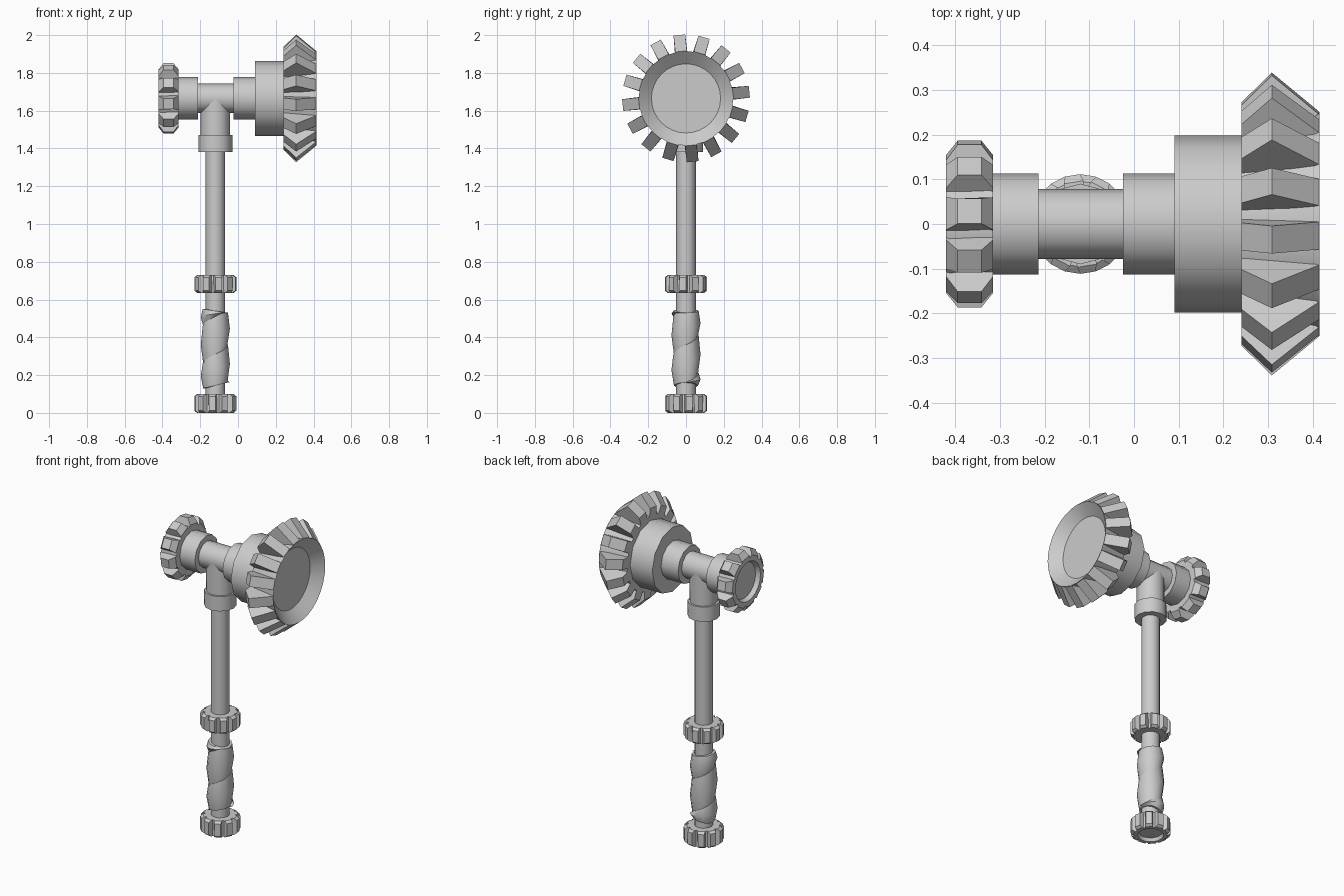
import bpy, bmesh, math
from mathutils import Vector

cube = bpy.data.objects.get("Cube")
if cube:
    bpy.data.objects.remove(cube, do_unlink=True)

CX, CZ = -0.12, 1.665      # handle axis (x) and head axis (z)

metal = bpy.data.materials.new("plain_grey")
metal.use_nodes = True
grey = (0.6, 0.6, 0.6, 1)
metal.diffuse_color = grey
metal.node_tree.nodes["Principled BSDF"].inputs["Base Color"].default_value = grey


def place(axis, h, r, a, side=0.0):
    """Point at height h along the axis, radius r, angle a, shifted sideways."""
    u = r * math.cos(a) - side * math.sin(a)
    v = r * math.sin(a) + side * math.cos(a)
    return Vector((h, u, CZ + v)) if axis == "x" else Vector((CX + u, v, h))


def finish(name, bm, smooth=True):
    bmesh.ops.recalc_face_normals(bm, faces=bm.faces)
    mesh = bpy.data.meshes.new(name)
    bm.to_mesh(mesh)
    bm.free()
    mesh.materials.append(metal)
    ob = bpy.data.objects.new(name, mesh)
    bpy.context.collection.objects.link(ob)
    if smooth:
        bpy.ops.object.select_all(action="DESELECT")
        ob.select_set(True)
        bpy.context.view_layer.objects.active = ob
        bpy.ops.object.shade_smooth_by_angle(angle=math.radians(38))
    return ob


def lathe(name, axis, profile, sides=12):
    """Closed turned part from (height, radius) points, capped at both ends."""
    bm = bmesh.new()
    rings = [[bm.verts.new(place(axis, h, r, math.tau * i / sides)) for i in range(sides)]
             for h, r in profile]
    for lo, hi in zip(rings, rings[1:]):
        for i in range(sides):
            j = (i + 1) % sides
            bm.faces.new((lo[i], lo[j], hi[j], hi[i]))
    bm.faces.new(rings[0])
    bm.faces.new(rings[-1])
    return finish(name, bm)


def teeth(name, axis, count, start, outline, root, tip):
    """Ring of teeth; outline is (height, radius, at_tip), root and tip are half widths."""
    bm = bmesh.new()
    for k in range(count):
        a = math.radians(start) + math.tau * k / count
        left, right = [[bm.verts.new(place(axis, h, r, a, s * (tip if top else root)))
                        for h, r, top in outline] for s in (1, -1)]
        bm.faces.new(left)
        bm.faces.new(right[::-1])
        n = len(outline)
        for i in range(n):
            j = (i + 1) % n
            bm.faces.new((left[i], left[j], right[j], right[i]))
    return finish(name, bm, smooth=False)


def knob(name, axis, h0, h1, r, core, chamfer, start, recess):
    """Grip wheel with ten chamfered lobes and an optional dished end at h0."""
    dish = [(h0 + recess, core * 0.72), (h0, core * 0.8)] if recess else []
    lathe(name + "_core", axis, dish + [(h0, core * 0.97), (h1, core * 0.97)], 20)
    low = r - chamfer * 1.3
    teeth(name + "_lobes", axis, 10, start,
          [(h0, core * 0.8, 0), (h0, low, 0), (h0 + chamfer, r, 1),
           (h1 - chamfer, r, 1), (h1, low, 0), (h1, core * 0.8, 0)],
          r * 0.2, r * 0.155)


# Handle
lathe("handle_pole", "z", [(0.05, 0.052), (1.42, 0.052)], 12)
knob("pommel", "z", 0, 0.1, 0.11, 0.09, 0.012, 9, 0.02)
knob("grip_guard", "z", 0.635, 0.73, 0.11, 0.09, 0.012, -9, 0)
lathe("neck_collar", "z", [(1.38, 0.09), (1.47, 0.09)], 12)
lathe("neck", "z", [(1.44, 0.078), (CZ, 0.078)], 12)

# Spiral grip wrap: each turn bulges and overlaps the one above
bm = bmesh.new()
steps, previous = 12, None
for i in range(-steps, 2 * steps + 1):
    turn = i / steps
    a = math.tau * turn
    bottom, top = 0.145 + 0.015 * math.cos(a), 0.54 - 0.01 * math.cos(a)
    z0 = min(max(0.16 + 0.2 * turn, bottom), top - 0.002)
    z1 = min(max(0.36 + 0.2 * turn, bottom + 0.002), top)
    row = [bm.verts.new(place("z", z0 + (z1 - z0) * f, r, a))
           for f, r in ((0, 0.05), (0, 0.064), (0.5, 0.077), (1, 0.067), (1, 0.05))]
    if previous:
        for k in range(4):
            bm.faces.new((previous[k], row[k], row[k + 1], previous[k + 1]))
    previous = row
finish("grip_wrap", bm)

# Head shaft, collars and drum
lathe("head_shaft", "x", [(-0.25, 0.078), (0.0, 0.078)], 12)
lathe("rear_collar", "x", [(-0.33, 0.113), (-0.213, 0.113)], 12)
lathe("front_collar", "x", [(-0.025, 0.113), (0.1, 0.113)], 12)
lathe("striker_drum", "x", [(0.09, 0.198), (0.26, 0.198)], 12)
knob("rear_wheel", "x", -0.42, -0.315, 0.184, 0.15, 0.026, 9, 0.025)

# Dished bevel gear on the striking end
lathe("bevel_gear_dish", "x",
      [(0.24, 0.225), (0.415, 0.25), (0.36, 0.183)], 32)
teeth("bevel_gear_teeth", "x", 16, 6,
      [(0.24, 0.2, 0), (0.24, 0.27, 1), (0.308, 0.337, 1), (0.413, 0.25, 1), (0.36, 0.225, 0)],
      0.034, 0.031)
